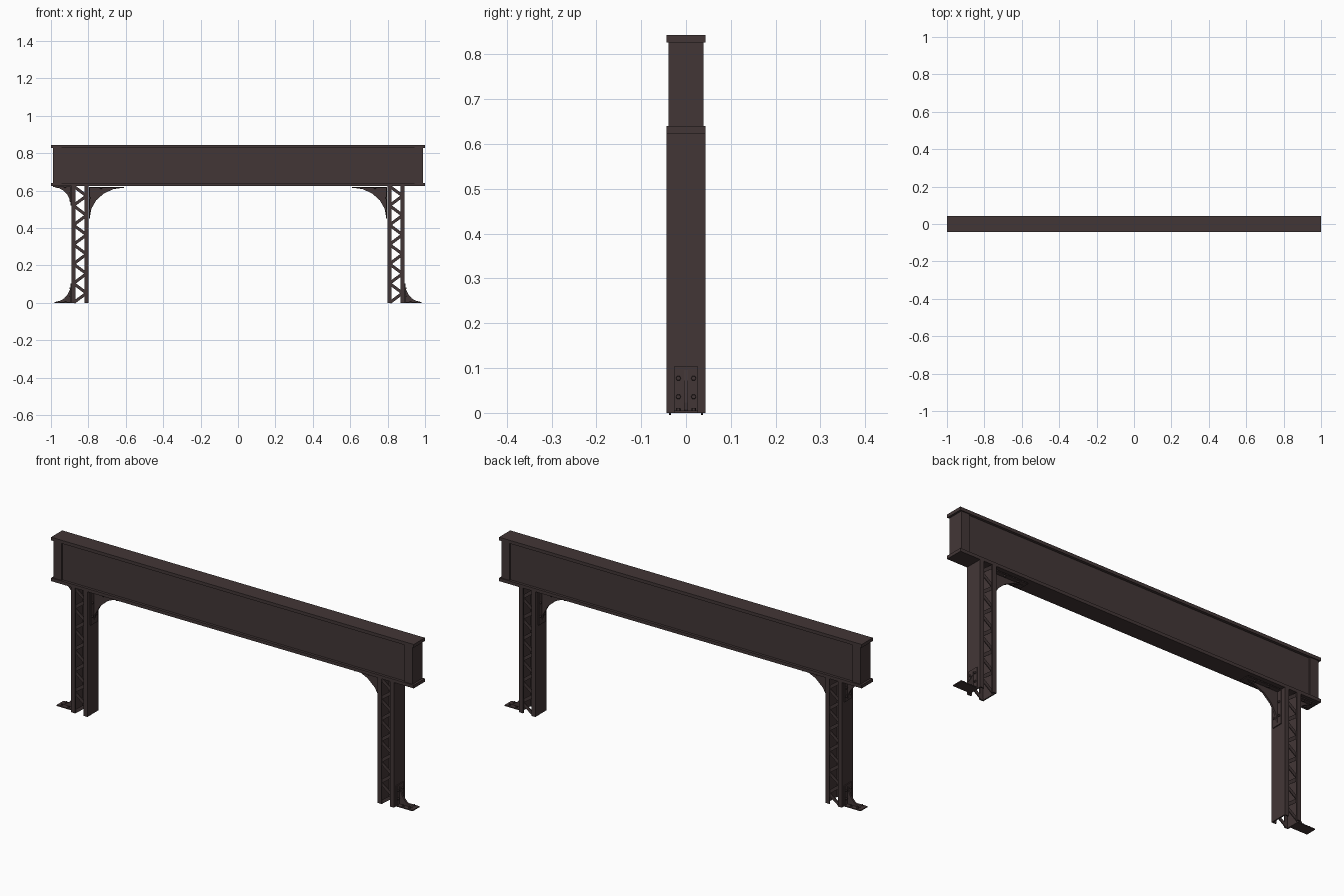
import bpy, bmesh, math
from mathutils import Matrix, Vector

if "Cube" in bpy.data.objects:
    bpy.data.objects.remove(bpy.data.objects["Cube"])

steel = bpy.data.materials.new("dark brown steel")
steel.diffuse_color = (0.055, 0.037, 0.037, 1)
steel.use_nodes = True
steel.node_tree.nodes["Principled BSDF"].inputs["Base Color"].default_value = steel.diffuse_color


def finish(name, bm):
    bmesh.ops.recalc_face_normals(bm, faces=bm.faces)
    me = bpy.data.meshes.new(name)
    bm.to_mesh(me)
    bm.free()
    me.materials.append(steel)
    ob = bpy.data.objects.new(name, me)
    bpy.context.collection.objects.link(ob)
    return ob


def box(bm, x0, x1, y0, y1, z0, z1):
    c = Vector(((x0 + x1) / 2, (y0 + y1) / 2, (z0 + z1) / 2))
    s = (abs(x1 - x0), abs(y1 - y0), abs(z1 - z0), 1)
    bmesh.ops.create_cube(bm, size=1, matrix=Matrix.Translation(c) @ Matrix.Diagonal(s))


def plate_profile(bm, pts, half):
    """Extrude an x-z outline to y = +-half."""
    f = bm.faces.new([bm.verts.new((x, -half, z)) for x, z in pts])
    r = bmesh.ops.extrude_face_region(bm, geom=[f])
    vs = [v for v in r["geom"] if isinstance(v, bmesh.types.BMVert)]
    bmesh.ops.translate(bm, verts=vs, vec=(0, 2 * half, 0))


def bolt(bm, p, axis):
    rot = Vector((0, 0, 1)).rotation_difference(Vector(axis)).to_matrix().to_4x4()
    bmesh.ops.create_cone(bm, cap_ends=True, segments=6, radius1=0.006, radius2=0.005,
                          depth=0.008, matrix=Matrix.Translation(p) @ rot)


def bracket(name, xc, zc, dx, dz, w, h):
    """Concave gusset with two bolted plates; corner at (xc, zc), reaching along dx and dz."""
    bm = bmesh.new()
    t, half = 0.005, 0.027
    box(bm, xc, xc + dx * t, -half, half, zc, zc + dz * h)
    box(bm, xc, xc + dx * w, -half, half, zc, zc + dz * t)
    pts = [(xc + dx * 0.002, zc + dz * 0.002)]
    for i in range(6):
        a = i / 5 * math.pi / 2
        pts.append((xc + dx * (w - (w - 0.004) * math.sin(a)),
                    zc + dz * (h - (h - 0.004) * math.cos(a))))
    plate_profile(bm, pts, 0.005)
    for y in (-0.017, 0.017):
        for f in (0.35, 0.75):
            bolt(bm, (xc + dx * (t + 0.002), y, zc + dz * h * f), (dx, 0, 0))
            bolt(bm, (xc + dx * w * f, y, zc + dz * (t + 0.002)), (0, 0, dz))
    return finish(name, bm)


# beam: flanges, recessed web, solid end posts
for name, z0, z1 in (("beam_top_flange", 0.827, 0.843), ("beam_bottom_flange", 0.624, 0.64)):
    bm = bmesh.new()
    box(bm, -1, 1, -0.044, 0.044, z0, z1)
    finish(name, bm)
bm = bmesh.new()
box(bm, -0.95, 0.95, -0.031, 0.031, 0.64, 0.827)
finish("beam_web", bm)
for s, side in ((-1, "left"), (1, "right")):
    bm = bmesh.new()
    box(bm, s * 0.945, s * 0.99, -0.039, 0.039, 0.64, 0.827)
    finish(side + "_beam_end", bm)

# columns: two facing channels joined by zigzag lattice
H = 0.624
for s, side in ((-1, "left"), (1, "right")):
    for x, d, part in ((0.80, 1, "inner"), (0.89, -1, "outer")):
        bm = bmesh.new()
        box(bm, s * x, s * (x + d * 0.006), -0.044, 0.044, 0, H)
        for y in (-1, 1):
            box(bm, s * x, s * (x + d * 0.022), y * 0.044, y * 0.038, 0, H)
        finish(f"{side}_{part}_channel", bm)
    bm = bmesh.new()
    n = 12
    step = H / n
    for y in (-0.036, 0.036):
        for i in range(n):
            k = -1 if i % 2 else 1
            run = 0.07
            ang = math.atan2(step, k * run)
            m = (Matrix.Translation((0.845 * s, y, (i + 0.5) * step))
                 @ Matrix.Rotation(-ang, 4, 'Y')
                 @ Matrix.Diagonal((math.hypot(run, step) - 0.006, 0.004, 0.016, 1)))
            bmesh.ops.create_cube(bm, size=1, matrix=m)
    finish(side + "_lattice", bm)

    # feet and inner knee brackets on both columns
    bracket(side + "_foot_bracket", s * 0.89, 0.0, s, 1, 0.092, 0.103)
    bracket(side + "_knee_bracket", s * 0.797, 0.62, -s, -1, 0.187, 0.168)

# only the left column carries an outer upper bracket
bracket("left_outer_bracket", -0.89, 0.624, -1, -1, 0.1, 0.103)
